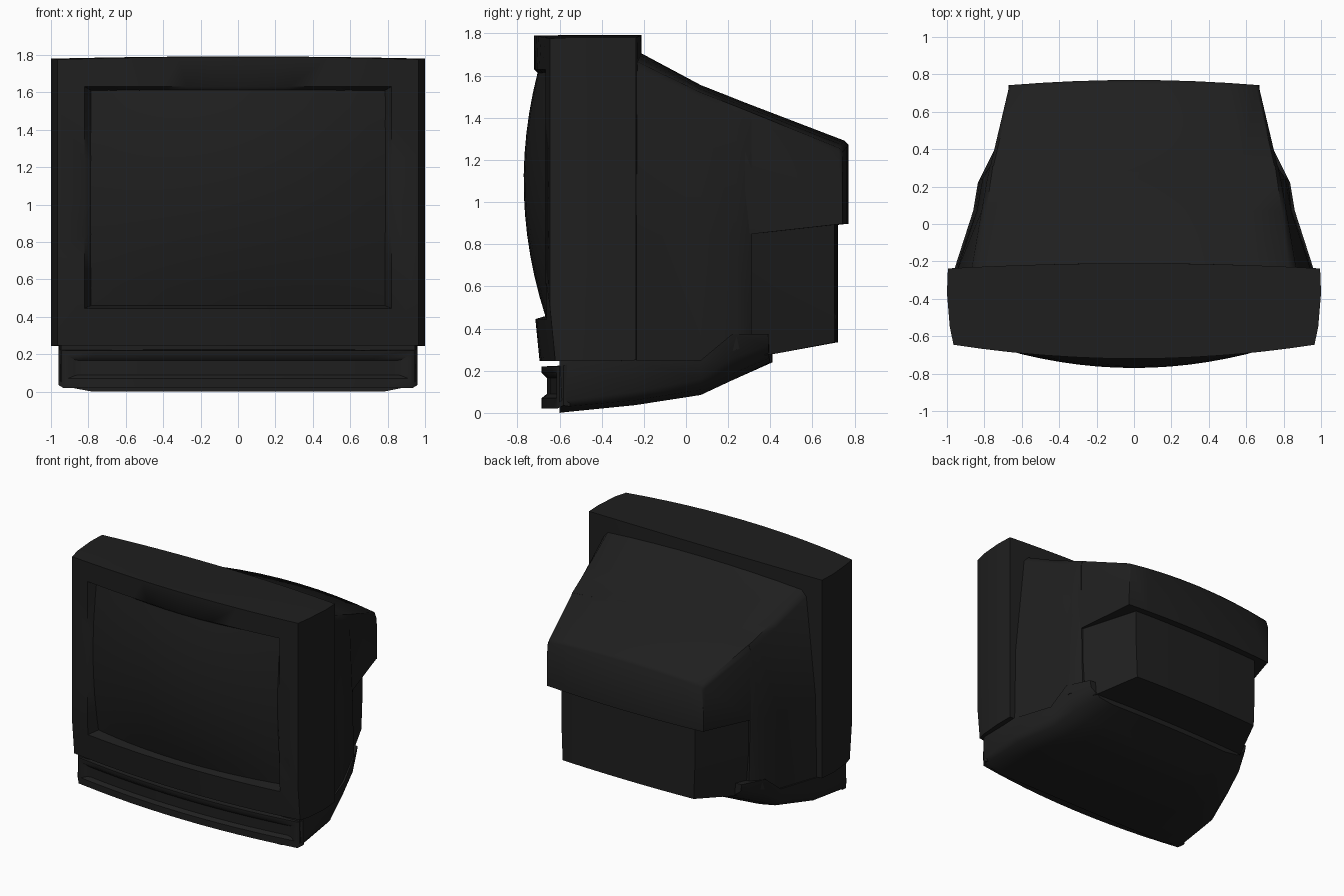
import bpy, bmesh, math

if "Cube" in bpy.data.objects:
    bpy.data.objects.remove(bpy.data.objects["Cube"])

black = bpy.data.materials.new("charcoal_plastic")
black.diffuse_color = (0.0135, 0.0135, 0.0135, 1)
black.use_nodes = True
black.node_tree.nodes["Principled BSDF"].inputs["Base Color"].default_value = black.diffuse_color


def finish(name, bm, angle=50):
    bmesh.ops.recalc_face_normals(bm, faces=bm.faces)
    me = bpy.data.meshes.new(name)
    bm.to_mesh(me)
    bm.free()
    me.materials.append(black)
    ob = bpy.data.objects.new(name, me)
    bpy.context.collection.objects.link(ob)
    bpy.ops.object.select_all(action='DESELECT')
    ob.select_set(True)
    bpy.context.view_layer.objects.active = ob
    bpy.ops.object.shade_smooth_by_angle(angle=math.radians(angle))
    return ob


def bridge(bm, loops):
    rings = [[bm.verts.new(p) for p in loop] for loop in loops]
    n = len(rings[0])
    for a, b in zip(rings, rings[1:]):
        for i in range(n):
            j = (i + 1) % n
            bm.faces.new((a[i], a[j], b[j], b[i]))
    return rings


def rect_ring(hx, z0, z1, yf, crown=0.0, nx=12, nz=6):
    """Upright rectangle loop; yf gives depth, crown lifts the top middle."""
    xs = [hx * (2 * i / nx - 1) for i in range(nx)]
    zs = [z0 + (z1 - z0) * i / nz for i in range(nz)]
    pts = [(x, z0) for x in xs] + [(hx, z) for z in zs]
    pts += [(-x, z1 + crown * (1 - x * x)) for x in xs]
    pts += [(-hx, z0 + z1 - z) for z in zs]
    return [(x, yf(x, z), z) for x, z in pts]


def curved_panel(name, hx, z0, z1, yf, nx=16, nz=12):
    bm = bmesh.new()
    g = [[bm.verts.new((x, yf(x, z), z)) for x in
          [hx * (2 * i / nx - 1) for i in range(nx + 1)]]
         for z in [z0 + (z1 - z0) * k / nz for k in range(nz + 1)]]
    for a, b in zip(g, g[1:]):
        for i in range(nx):
            bm.faces.new((a[i], a[i + 1], b[i + 1], b[i]))
    return finish(name, bm)


def loft(name, sections, crown=0.0, nx=8):
    """Sections: (y, bow, right-hand outline from top to bottom), mirrored in x."""
    bm = bmesh.new()
    loops = []
    for y, bow, right in sections:
        (xt, zt), (xb, zb) = right[0], right[-1]
        w = max(x for x, z in right)
        f = [2 * i / nx - 1 for i in range(1, nx)]
        pts = [(xt * t, zt + crown * (1 - t * t)) for t in f] + right
        pts += [(-xb * t, zb) for t in f] + [(-x, z) for x, z in reversed(right)]
        loops.append([(x, y + bow * (1 - (x / w) ** 2), z) for x, z in pts])
    rings = bridge(bm, loops)
    # end caps: strips between the top and bottom rows, then the two sides
    n, k = nx - 1, len(sections[0][2])
    for r in (rings[0], rings[-1]):
        top, right = r[:n], r[n:n + k]
        bottom, left = r[n + k:2 * n + k], r[2 * n + k:]
        for i in range(n - 1):
            bm.faces.new((top[i], top[i + 1], bottom[n - 2 - i], bottom[n - 1 - i]))
        bm.faces.new([top[-1]] + right + [bottom[0]])
        bm.faces.new([bottom[-1]] + left + [top[0]])
    return finish(name, bm)


# Picture tube and bowed bezel around it
def screen_y(x, z):
    return -0.77 + 0.205 * x * x + 0.25 * (z - 1.1) ** 2 * (1 - 0.6 * x * x)


def front_y(x, z):
    return -0.72 + 0.08 * x * x + 0.1 * max(0, 0.5 - z)


def back_y(x, z):
    return -0.21 - 0.028 * x * x


curved_panel("screen", 0.79, 0.455, 1.615, screen_y)
bm = bmesh.new()
bridge(bm, [
    rect_ring(0.78, 0.30, 1.62, back_y),
    rect_ring(0.995, 0.25, 1.78, back_y, 0.012),
    rect_ring(1.0, 0.245, 1.78, lambda x, z: -0.37, 0.012),
    rect_ring(0.985, 0.245, 1.78, lambda x, z: -0.55, 0.012),
    rect_ring(0.965, 0.247, 1.775, front_y, 0.015),
    rect_ring(0.82, 0.445, 1.63, front_y),
    rect_ring(0.785, 0.46, 1.61, lambda x, z: screen_y(x, z) + 0.003),
])
finish("bezel", bm)

# Lower control panel with a shallow channel across it
def panel_y(x, z):
    return -0.685 + 0.085 * x * x


def channel_y(x, z):
    return panel_y(x, z) + 0.025


bm = bmesh.new()
bridge(bm, [
    rect_ring(0.95, 0.03, 0.235, lambda x, z: -0.55),
    rect_ring(0.96, 0.035, 0.225, lambda x, z: -0.58),
    rect_ring(0.935, 0.02, 0.22, panel_y),
    rect_ring(0.91, 0.07, 0.19, panel_y),
    rect_ring(0.86, 0.09, 0.165, channel_y),
])
finish("control_panel", bm)
curved_panel("control_channel", 0.86, 0.09, 0.165, channel_y, 12, 2)

# Tapered front half of the rear housing
loft("rear_housing", [
    (-0.26, 0.04, [(0.83, 1.675), (0.87, 1.63), (0.95, 0.84), (0.96, 0.24)]),
    (0.07, 0, [(0.79, 1.52), (0.815, 1.48), (0.84, 0.84), (0.845, 0.24)]),
    (0.24, 0, [(0.765, 1.453), (0.785, 1.41), (0.81, 0.84), (0.825, 0.30)]),
    (0.31, 0, [(0.755, 1.425), (0.77, 1.38), (0.765, 0.85), (0.755, 0.32)]),
], 0.035)

# Overhanging upper block, sloping down to the back
loft("upper_rear_block", [
    (0.28, 0, [(0.758, 1.437), (0.775, 1.395), (0.775, 0.845)]),
    (0.725, 0.025, [(0.655, 1.257), (0.67, 1.225), (0.67, 0.895)]),
    (0.742, 0.028, [(0.65, 1.237), (0.665, 1.20), (0.67, 0.895)]),
], 0.035)

# Recessed lower block with the connector wall
loft("lower_rear_block", [
    (0.26, 0, [(0.775, 0.90), (0.775, 0.60), (0.75, 0.26)]),
    (0.42, 0, [(0.70, 0.90), (0.70, 0.60), (0.68, 0.28)]),
    (0.705, 0.015, [(0.57, 0.92), (0.57, 0.60), (0.56, 0.335)]),
])

# Base with a belly that rises toward the back
loft("base", [
    (-0.60, 0, [(0.945, 0.25), (0.95, 0.06), (0.93, 0.03), (0.78, 0.0)]),
    (-0.56, 0, [(0.955, 0.25), (0.96, 0.06), (0.94, 0.03), (0.78, 0.005)]),
    (-0.24, 0, [(0.96, 0.25), (0.955, 0.10), (0.92, 0.06), (0.78, 0.037)]),
    (0.07, 0, [(0.86, 0.25), (0.85, 0.16), (0.81, 0.11), (0.68, 0.085)]),
    (0.22, 0, [(0.835, 0.375), (0.825, 0.26), (0.76, 0.185), (0.62, 0.155)]),
    (0.39, 0.02, [(0.75, 0.375), (0.74, 0.32), (0.66, 0.26), (0.54, 0.24)]),
])
